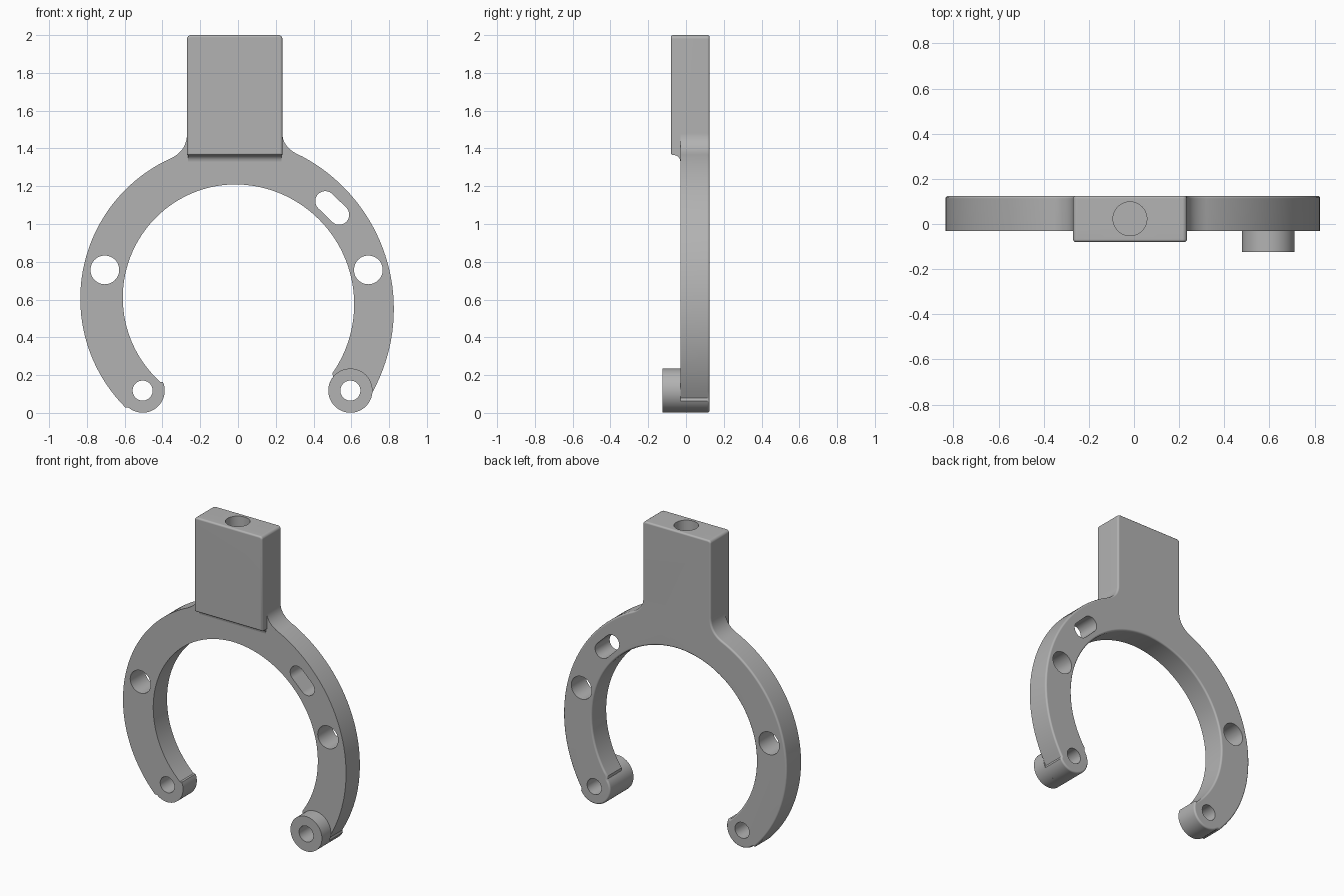
import bpy, bmesh
from math import sin, cos, radians

cube = bpy.data.objects.get("Cube")
if cube:
    bpy.data.objects.remove(cube, do_unlink=True)

GREY = bpy.data.materials.new("satin grey")
GREY.use_nodes = True
GREY.diffuse_color = (0.45, 0.45, 0.45, 1)
GREY.node_tree.nodes["Principled BSDF"].inputs["Base Color"].default_value = (0.45, 0.45, 0.45, 1)

FRONT, BACK = -0.03, 0.125            # depth of the ring
PAD_FRONT, BOSS_FRONT = -0.08, -0.125
LEFT, RIGHT, TOP = -0.27, 0.235, 2.0  # clamp block
END_R, CORNER, EDGE = 0.117, 0.02, 0.012
RIGHT_END, LEFT_END = (0.595, 0.118), (-0.505, 0.118)


def arc(centre, r, a, b, n):
    angles = [radians(a + (b - a) * i / n) for i in range(n + 1)]
    return [(centre[0] + r * cos(t), centre[1] + r * sin(t)) for t in angles]


def sweep(p, q, r, n=10):
    """Quadratic curve from p to r pulled towards q."""
    ts = [i / n for i in range(n + 1)]
    return [tuple((1 - t) ** 2 * a + 2 * t * (1 - t) * b + t * t * c
                  for a, b, c in zip(p, q, r)) for t in ts]


def circle(centre, r, n=48):
    return arc(centre, r, 0, 360, n)[:-1]


def prism(name, points, a, b, axis="y", round_at=None):
    """Extrude a profile along an axis, rounding the rim at y = round_at."""
    place = {"x": lambda u, w, t: (t, u, w),
             "y": lambda u, w, t: (u, t, w),
             "z": lambda u, w, t: (u, w, t)}[axis]
    bm = bmesh.new()
    ends = [[bm.verts.new(place(u, w, t)) for u, w in points] for t in (a, b)]
    bm.faces.new(ends[0])
    bm.faces.new(ends[1][::-1])
    n = len(points)
    for i in range(n):
        j = (i + 1) % n
        bm.faces.new((ends[0][j], ends[0][i], ends[1][i], ends[1][j]))
    bmesh.ops.recalc_face_normals(bm, faces=bm.faces)
    if round_at is not None:
        rim = [e for e in bm.edges if all(abs(v.co.y - round_at) < 1e-5 for v in e.verts)]
        bmesh.ops.bevel(bm, geom=rim, offset=EDGE, segments=3, profile=0.5,
                        affect="EDGES", clamp_overlap=False)
        bmesh.ops.recalc_face_normals(bm, faces=bm.faces)
    mesh = bpy.data.meshes.new(name)
    bm.to_mesh(mesh)
    bm.free()
    mesh.materials.append(GREY)
    obj = bpy.data.objects.new(name, mesh)
    bpy.context.collection.objects.link(obj)
    return obj


def activate(obj):
    bpy.ops.object.select_all(action="DESELECT")
    obj.select_set(True)
    bpy.context.view_layer.objects.active = obj


def cut(obj, cutters):
    activate(obj)
    for c in cutters:
        mod = obj.modifiers.new("hole", "BOOLEAN")
        mod.operation, mod.solver, mod.object = "DIFFERENCE", "EXACT", c
        bpy.ops.object.modifier_apply(modifier=mod.name)


def finish(obj):
    activate(obj)
    bpy.ops.object.shade_smooth_by_angle(angle=radians(35))
    mod = obj.modifiers.new("clean shading", "WEIGHTED_NORMAL")
    mod.keep_sharp = True


# Rounded top corners shared by the block and its front pad
block_top = (arc((LEFT + CORNER, TOP - CORNER), CORNER, 180, 90, 4)
             + arc((RIGHT - CORNER, TOP - CORNER), CORNER, 90, 0, 4))

# Open ring with flared neck and block
outer_left = arc((-0.02, 0.605), 0.815, 225, 114, 40)
outer_right = arc((-0.09, 0.55), 0.915, 62, -31, 36)
outline = (outer_left
           + sweep(outer_left[-1], (LEFT, 1.39), (LEFT, 1.48))[1:]
           + block_top
           + sweep((RIGHT, 1.48), (RIGHT, 1.40), outer_right[0])
           + outer_right[1:]
           + arc(RIGHT_END, END_R, -28, -218, 32)
           + arc((-0.02, 0.575), 0.635, -35, 90, 44)
           + arc((-0.01, 0.61), 0.60, 90, 228, 46)[1:]
           + arc(LEFT_END, END_R, 23, -131, 28))
ring = prism("ring_body", outline, FRONT, BACK, round_at=BACK)

# Raised pad on the front of the block, with a fillet underneath
pad = prism("block_front_pad", [(LEFT, 1.365)] + block_top + [(RIGHT, 1.365)],
            PAD_FRONT, FRONT, round_at=PAD_FRONT)
fillet = prism("pad_fillet", [(FRONT, 1.365)] + arc((-0.065, 1.33), 0.035, 90, 0, 6),
               LEFT + 0.006, RIGHT - 0.006, axis="x")

# Boss on the right-hand end
boss = prism("end_boss", circle(RIGHT_END, END_R, 64), BOSS_FRONT, FRONT)

# Hole cutters
slot = (arc((0.536, 1.049), 0.053, 46, -134, 16)
        + arc((0.462, 1.121), 0.053, -134, -314, 16))
through = [prism("hole_cutter", p, -0.3, 0.3) for p in (
    circle((-0.705, 0.757), 0.076), circle((0.69, 0.757), 0.076),
    circle(LEFT_END, 0.053), slot)]
boss_hole = prism("boss_hole_cutter", circle(RIGHT_END, 0.053), -0.3, 0.3)
socket = prism("socket_cutter", circle((-0.018, 0.023), 0.075), 1.5, 2.2, axis="z")

cut(ring, through + [boss_hole, socket])
cut(pad, [socket])
cut(boss, [boss_hole])
for c in through + [boss_hole, socket]:
    bpy.data.objects.remove(c, do_unlink=True)
for part in (ring, pad, fillet, boss):
    finish(part)
